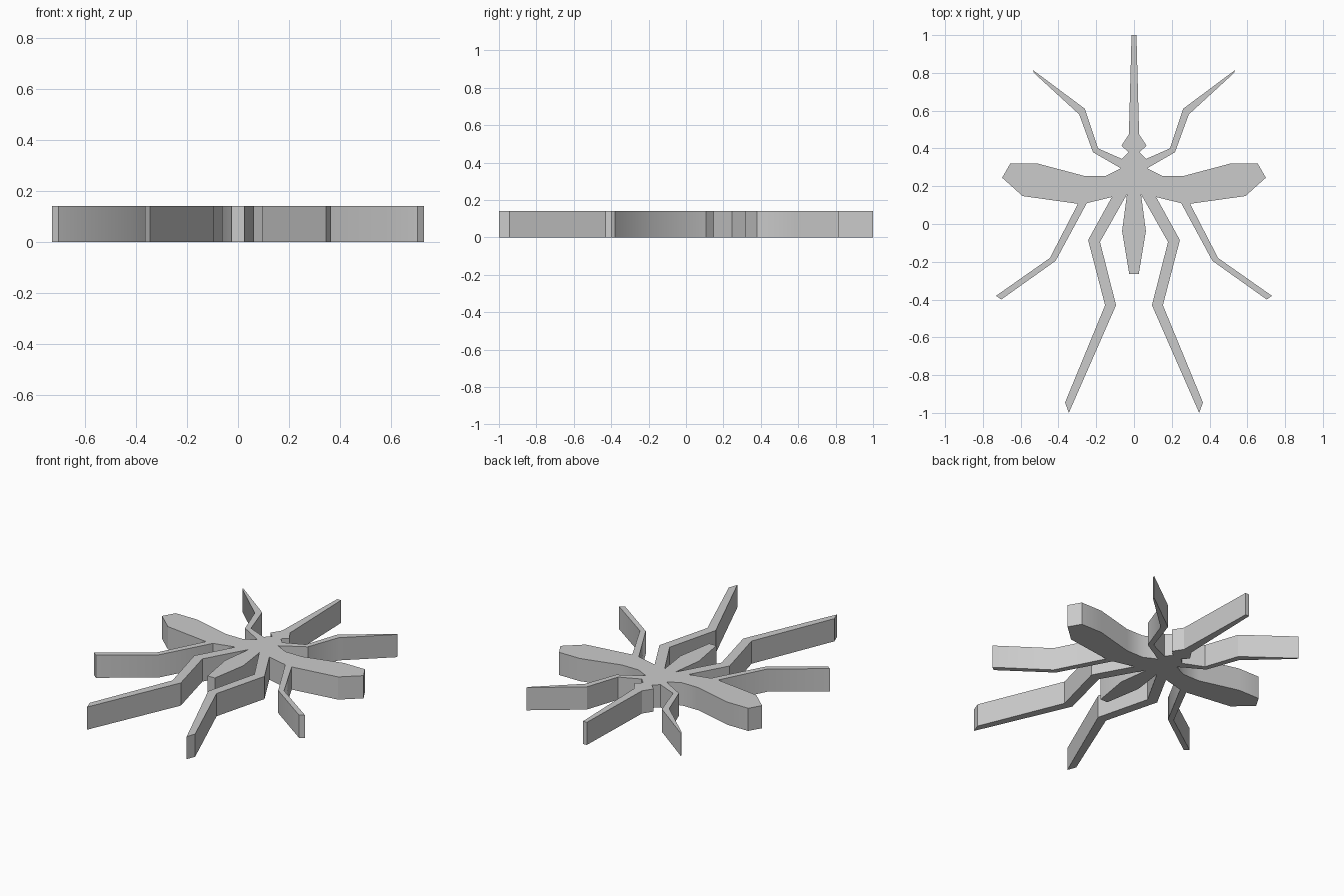
import bpy
import bmesh
import math

THICKNESS = 0.142

cube = bpy.data.objects.get("Cube")
if cube:
    bpy.data.objects.remove(cube, do_unlink=True)

# Left half of the outline, one stretch per body part, from nose to tail
proboscis = [(0.013, 1.0), (0.027, 0.475)]
head = [(0.066, 0.415), (0.03, 0.38), (0.065, 0.345)]
front_leg = [(0.19, 0.4), (0.26, 0.61), (0.535, 0.815), (0.53, 0.8),
             (0.29, 0.58), (0.217, 0.38), (0.07, 0.295)]
wing = [(0.15, 0.255), (0.265, 0.255), (0.51, 0.32), (0.655, 0.32),
        (0.698, 0.245), (0.59, 0.148), (0.297, 0.107)]
middle_leg = [(0.445, -0.18), (0.73, -0.38), (0.703, -0.4),
              (0.415, -0.195), (0.25, 0.11), (0.117, 0.143)]
rear_leg = [(0.243, -0.085), (0.153, -0.43), (0.365, -0.945), (0.345, -1.0),
            (0.095, -0.43), (0.18, -0.095), (0.037, 0.158)]
abdomen = [(0.063, -0.037), (0.025, -0.265)]


def make_material(name, value):
    """Create a plain flat grey material."""
    material = bpy.data.materials.new(name)
    material.use_nodes = True
    colour = (value, value, value, 1)
    material.diffuse_color = colour
    material.node_tree.nodes["Principled BSDF"].inputs["Base Color"].default_value = colour
    return material


def extrude_outline(name, outline, height, material):
    """Fill a closed outline on the ground and raise it into a solid plate."""
    bm = bmesh.new()
    base = bm.faces.new([bm.verts.new((x, y, 0)) for x, y in outline])
    raised = bmesh.ops.extrude_face_region(bm, geom=[base], use_keep_orig=True)
    top = [g for g in raised["geom"] if isinstance(g, bmesh.types.BMVert)]
    bmesh.ops.translate(bm, verts=top, vec=(0, 0, height))
    bmesh.ops.recalc_face_normals(bm, faces=bm.faces)
    mesh = bpy.data.meshes.new(name)
    bm.to_mesh(mesh)
    bm.free()
    mesh.materials.append(material)
    obj = bpy.data.objects.new(name, mesh)
    bpy.context.collection.objects.link(obj)
    return obj


# Mirror the half outline and raise the whole insect as one flat plate
half = proboscis + head + front_leg + wing + middle_leg + rear_leg + abdomen
outline = half + [(-x, y) for x, y in reversed(half)]
insect = extrude_outline("insect_plate", outline, THICKNESS,
                         make_material("light grey", 0.6))

# Soft shading across the gentle bends, crisp plate edges
bpy.ops.object.select_all(action="DESELECT")
insect.select_set(True)
bpy.context.view_layer.objects.active = insect
bpy.ops.object.shade_smooth_by_angle(angle=math.radians(30))
